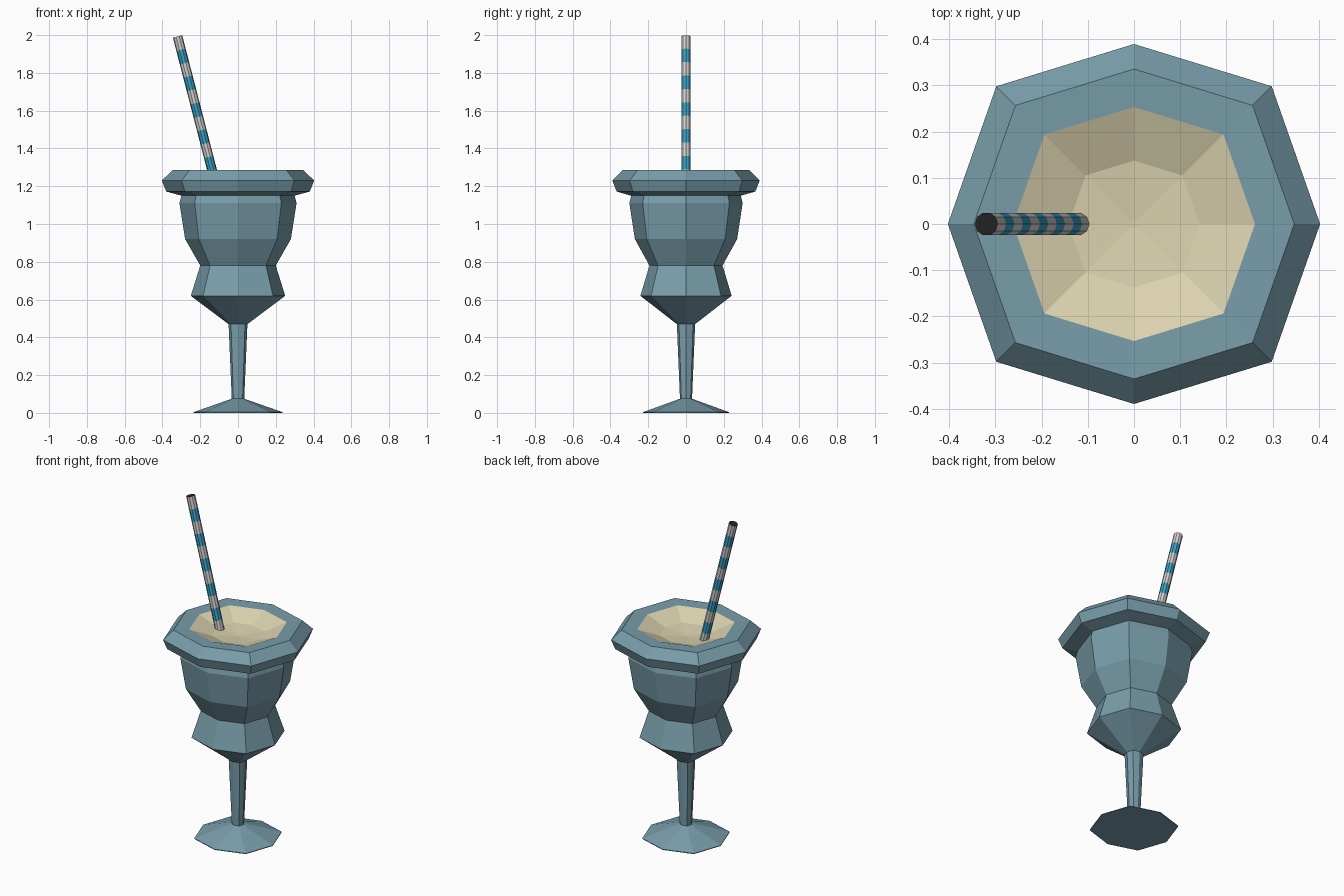
import bpy, bmesh, math
from mathutils import Vector

if "Cube" in bpy.data.objects:
    bpy.data.objects.remove(bpy.data.objects["Cube"])


def material(name, rgb):
    m = bpy.data.materials.new(name)
    m.diffuse_color = (*rgb, 1)
    m.use_nodes = True
    m.node_tree.nodes["Principled BSDF"].inputs["Base Color"].default_value = m.diffuse_color
    return m


TEAL = material("teal glass", (0.188, 0.337, 0.402))
CREAM = material("cream drink", (0.71, 0.65, 0.43))
BLUE = material("straw blue", (0.045, 0.36, 0.56))
WHITE = material("straw white", (0.66, 0.63, 0.63))
BLACK = material("straw opening", (0.016, 0.016, 0.016))

# slightly squared octagon shared by every ring of the goblet
D = 0.74
OCT = [(1, 0), (D, D), (0, 0.967), (-D, D), (-1, 0), (-D, -D), (0, -0.967), (D, -D)]


def loft(name, rings, mats, rule, cap_start=True, cap_end=True):
    """Join rings of points with quads; rule(i) gives material of band i."""
    bm = bmesh.new()
    vs = [[bm.verts.new(p) for p in r] for r in rings]
    n = len(rings[0])
    for i in range(len(vs) - 1):
        for k in range(n):
            j = (k + 1) % n
            f = bm.faces.new((vs[i][k], vs[i][j], vs[i + 1][j], vs[i + 1][k]))
            f.material_index = rule(i)
    if cap_start:
        bm.faces.new(vs[0][::-1]).material_index = rule(0)
    if cap_end:
        bm.faces.new(vs[-1]).material_index = rule(len(vs) - 1)
    me = bpy.data.meshes.new(name)
    bm.to_mesh(me)
    bm.free()
    for m in mats:
        me.materials.append(m)
    ob = bpy.data.objects.new(name, me)
    bpy.context.collection.objects.link(ob)
    return ob


def octagons(profile):
    return [[(x * r, y * r, z) for x, y in OCT] for r, z in profile]


# goblet: foot, stem, bowl, flared rim
goblet = [(0.235, 0), (0.235, 0.004), (0.033, 0.075), (0.05, 0.47), (0.25, 0.62),
          (0.20, 0.78), (0.28, 0.92), (0.31, 1.11), (0.30, 1.15), (0.38, 1.172),
          (0.403, 1.23), (0.347, 1.285), (0.262, 1.282)]
loft("goblet", octagons(goblet), [TEAL], lambda i: 0, cap_end=False)

# drink: shallow faceted dish inside the rim
drink = [(0.262, 1.282), (0.142, 1.235), (0.01, 1.222)]
loft("drink", octagons(drink), [CREAM], lambda i: 0, cap_start=False)

# straw: leaning tube with alternating bands
top, SIDES, BANDS = Vector((-0.32, 0, 1.993)), 10, 11
axis = Vector((-0.258, 0, 1)).normalized()
u = Vector((axis.z, 0, -axis.x))
v = axis.cross(u)
step = 0.0709 / axis.z
rings = []
for i in range(BANDS + 1):
    c = top - axis * step * (BANDS - i)
    rings.append([c + 0.0255 * (u * math.cos(a) + v * math.sin(a))
                  for a in (2 * math.pi * k / SIDES for k in range(SIDES))])
loft("straw", rings, [WHITE, BLUE, BLACK],
     lambda i: 2 if i == BANDS else (BANDS - 1 - i) % 2)
